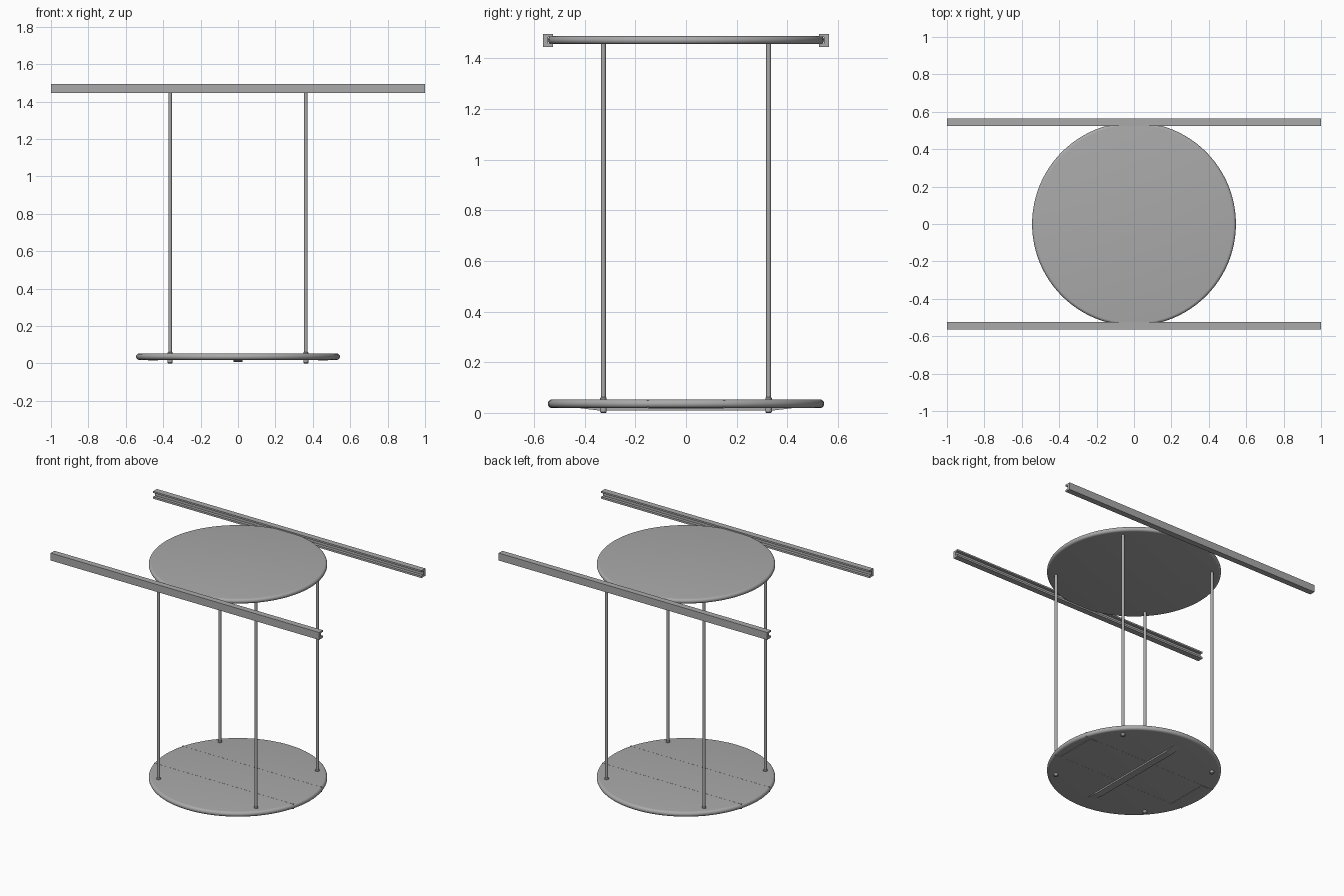
import bpy, bmesh, math

cube = bpy.data.objects.get("Cube")
if cube:
    bpy.data.objects.remove(cube, do_unlink=True)

grey = bpy.data.materials.new("plain grey")
grey.use_nodes = True
COLOUR = (0.4, 0.4, 0.4, 1)
grey.diffuse_color = COLOUR
grey.node_tree.nodes["Principled BSDF"].inputs["Base Color"].default_value = COLOUR


def add_object(name, bm, smooth=False):
    bmesh.ops.recalc_face_normals(bm, faces=bm.faces)
    mesh = bpy.data.meshes.new(name)
    bm.to_mesh(mesh)
    bm.free()
    mesh.materials.append(grey)
    obj = bpy.data.objects.new(name, mesh)
    bpy.context.collection.objects.link(obj)
    if smooth:
        bpy.ops.object.select_all(action="DESELECT")
        obj.select_set(True)
        bpy.context.view_layer.objects.active = obj
        bpy.ops.object.shade_smooth_by_angle(angle=math.radians(35))
    return obj


def lathe(name, profile, x=0, y=0, sides=24):
    """Spin a (radius, z) profile that starts and ends on the axis."""
    bm = bmesh.new()
    verts = [bm.verts.new((r, 0, z)) for r, z in profile]
    edges = [bm.edges.new(pair) for pair in zip(verts, verts[1:])]
    bmesh.ops.spin(bm, geom=verts + edges, cent=(0, 0, 0), axis=(0, 0, 1),
                   angle=math.tau, steps=sides)
    bmesh.ops.remove_doubles(bm, verts=bm.verts, dist=1e-5)
    bmesh.ops.translate(bm, verts=bm.verts, vec=(x, y, 0))
    return add_object(name, bm, True)


def prism(name, outline, axis, start, end):
    """Extrude an outline of (across, z) points along x or y."""
    bm = bmesh.new()
    place = (lambda a, z: (start, a, z)) if axis == "x" else (lambda a, z: (a, start, z))
    face = bm.faces.new([bm.verts.new(place(a, z)) for a, z in outline])
    new = bmesh.ops.extrude_face_region(bm, geom=[face])["geom"]
    step = (end - start, 0, 0) if axis == "x" else (0, end - start, 0)
    bmesh.ops.translate(bm, vec=step,
                        verts=[v for v in new if isinstance(v, bmesh.types.BMVert)])
    return add_object(name, bm)


def box(low_a, high_a, low_z, high_z):
    return [(low_a, low_z), (high_a, low_z), (high_a, high_z), (low_a, high_z)]


def rounded_disc(name, radius, bottom, top):
    half = (top - bottom) / 2
    rim = [(radius - half + half * math.cos(t), bottom + half + half * math.sin(t))
           for t in (math.pi * (i / 10 - 0.5) for i in range(11))]
    return lathe(name, [(0, bottom)] + rim + [(0, top)], sides=96)


# Round boards
DISC = 0.545
rounded_disc("top_board", DISC, 1.455, 1.487)
rounded_disc("base_board", DISC, 0.019, 0.053)

# Long rails, grooved on the inner face to hold the top board
for side, label in ((-1, "front"), (1, "back")):
    inner, floor, outer = 0.525 * side, 0.545 * side, 0.565 * side
    prism(label + "_rail",
          [(outer, 1.445), (inner, 1.445), (inner, 1.458), (floor, 1.458),
           (floor, 1.484), (inner, 1.484), (inner, 1.495), (outer, 1.495)],
          "x", -1, 1)

# Hanging rods with collars and end nuts
for x in (-0.363, 0.363):
    for y in (-0.326, 0.326):
        label = ("back" if y > 0 else "front") + ("_left" if x > 0 else "_right")
        lathe(label + "_rod", [(0, 0.02), (0.0095, 0.02), (0.0095, 1.46), (0, 1.46)], x, y)
        lathe(label + "_collar", [(0, 0.05), (0.013, 0.05), (0.013, 0.058),
                                  (0.010, 0.062), (0, 0.062)], x, y)
        lathe(label + "_nut", [(0, 0), (0.009, 0), (0.013, 0.004),
                               (0.013, 0.022), (0, 0.022)], x, y)

# Battens under the base: a long tapered one and two short ones
prism("centre_batten", [(-0.43, 0.02), (-0.34, 0.009), (0.34, 0.009), (0.43, 0.02)],
      "x", -0.025, 0.025)
for side, label in ((-1, "right"), (1, "left")):
    prism(label + "_batten", box(0.455 * side - 0.027, 0.455 * side + 0.027, 0.0165, 0.022),
          "y", -0.15, 0.15)

# Thin joint strips across the base
for side, label in ((-1, "front"), (1, "back")):
    prism(label + "_joint", box(0.15 * side - 0.004, 0.15 * side + 0.004, 0.0185, 0.0535),
          "x", -0.518, 0.518)
